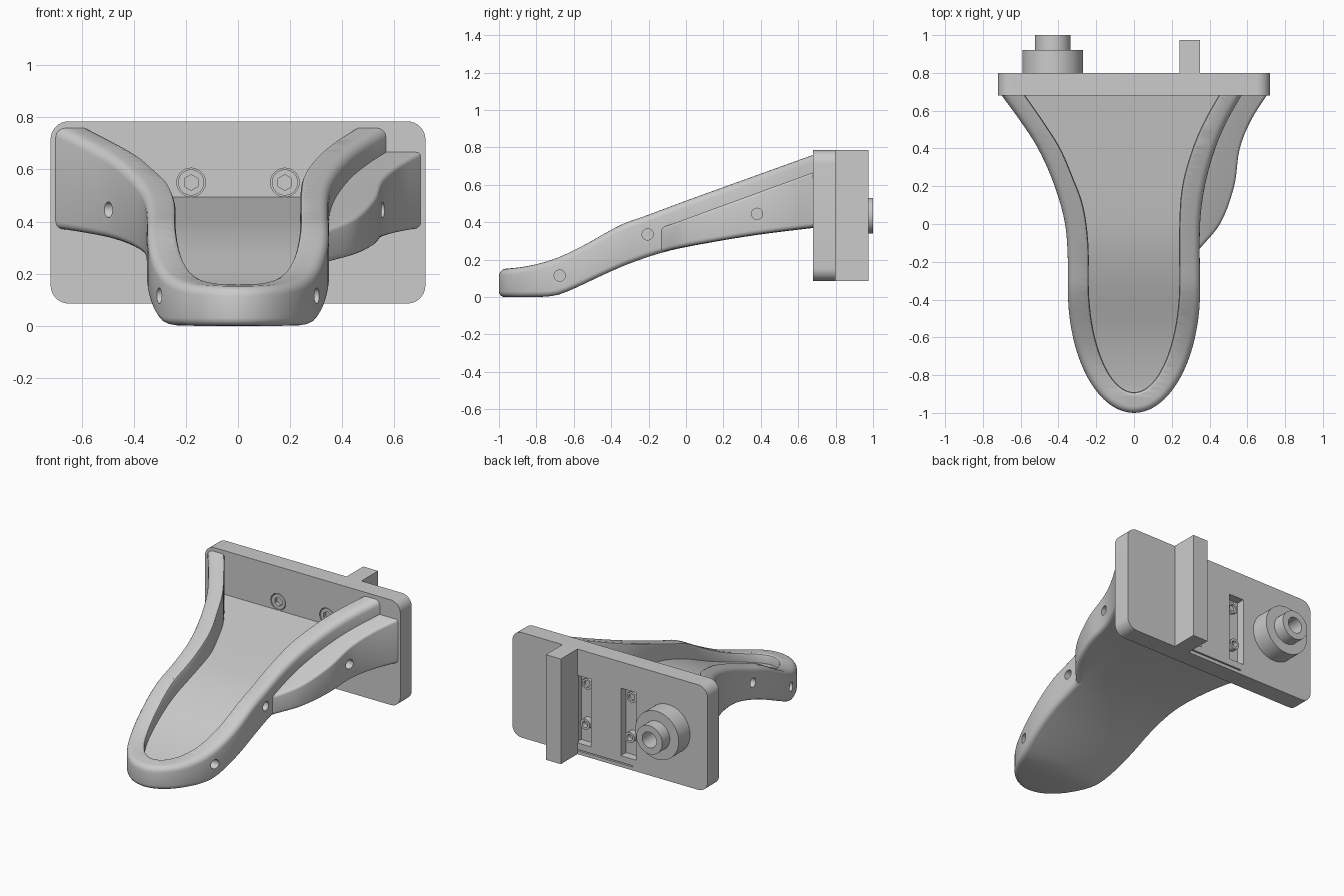
import bpy, bmesh, math
from mathutils import Vector, Matrix

if "Cube" in bpy.data.objects:
    bpy.data.objects.remove(bpy.data.objects["Cube"])


def curve(pts):
    """Smooth function through (input, value) points."""
    def slope(i):
        a, b = pts[max(i - 1, 0)], pts[min(i + 1, len(pts) - 1)]
        return (b[1] - a[1]) / (b[0] - a[0])

    def f(u):
        i = max([k for k in range(len(pts) - 1) if pts[k][0] <= u] or [0])
        (u0, v0), (u1, v1) = pts[i], pts[i + 1]
        h = u1 - u0
        t = (u - u0) / h
        return ((2*t**3 - 3*t*t + 1) * v0 + (t**3 - 2*t*t + t) * h * slope(i)
                + (3*t*t - 2*t**3) * v1 + (t**3 - t*t) * h * slope(i + 1))
    return f


def finish(name, bm):
    bmesh.ops.recalc_face_normals(bm, faces=bm.faces)
    me = bpy.data.meshes.new(name)
    bm.to_mesh(me)
    bm.free()
    ob = bpy.data.objects.new(name, me)
    bpy.context.collection.objects.link(ob)
    return ob


def loft(name, path, rings):
    """Stack inset copies of an open U path; caps are ladders between both arms."""
    n = len(path)
    normals = []
    for i in range(n):
        d = Vector(path[min(i + 1, n - 1)]) - Vector(path[max(i - 1, 0)])
        normals.append(Vector((-d.y, d.x)).normalized())
    normals[0], normals[-1] = Vector((1, 0)), Vector((-1, 0))
    bm = bmesh.new()
    rows = []
    for inset, height in rings:
        row = []
        for p, nrm in zip(path, normals):
            q = Vector(p) + nrm * inset
            row.append(bm.verts.new((q.x, q.y, height(q.y))))
        rows.append(row)
    for a, b in zip(rows, rows[1:]):
        for i in range(n - 1):
            bm.faces.new((a[i], a[i + 1], b[i + 1], b[i]))
    for row in (rows[0], rows[-1]):
        for i in range(n // 2):
            f = list(dict.fromkeys((row[i], row[i + 1], row[n - 2 - i], row[n - 1 - i])))
            if len(f) > 2:
                bm.faces.new(f)
    bm.faces.new([r[0] for r in rows] + [r[-1] for r in reversed(rows)])
    return finish(name, bm)


def u_path(left, right, half, y0, tip, y_end):
    """Two side curves joined by a half ellipse at the front."""
    ys = [y_end + (y0 - y_end) * i / 28 for i in range(28)]
    arc = [math.pi + math.pi * i / 40 for i in range(41)]
    return ([(-left(y), y) for y in ys]
            + [(half * math.cos(a), y0 + (y0 - tip) * math.sin(a)) for a in arc]
            + [(right(y), y) for y in reversed(ys)])


def box(name, x, y, z, round_=0):
    bm = bmesh.new()
    bmesh.ops.create_cube(bm, size=1)
    for v in bm.verts:
        v.co = [(r[0] + r[1]) / 2 + c * (r[1] - r[0]) for r, c in zip((x, y, z), v.co)]
    if round_:
        e = [e for e in bm.edges if abs(e.verts[0].co.y - e.verts[1].co.y) > 0.01]
        bmesh.ops.bevel(bm, geom=e, offset=round_, segments=8, profile=0.5, affect='EDGES')
    return finish(name, bm)


def cyl(name, p, q, r, sides=48):
    p, q = Vector(p), Vector(q)
    bm = bmesh.new()
    m = Matrix.Translation((p + q) / 2) @ (q - p).to_track_quat('Z', 'Y').to_matrix().to_4x4()
    bmesh.ops.create_cone(bm, cap_ends=True, segments=sides, radius1=r, radius2=r,
                          depth=(q - p).length, matrix=m)
    return finish(name, bm)


def boolean(ob, tool, op='DIFFERENCE'):
    bpy.context.view_layer.objects.active = ob
    m = ob.modifiers.new("cut", 'BOOLEAN')
    m.operation, m.solver, m.object = op, 'EXACT', tool
    bpy.ops.object.modifier_apply(modifier=m.name)
    bpy.data.objects.remove(tool)


# Side profiles of the spout
bottom = curve([(-1, 0), (-.85, 0), (-.7, .008), (-.6, .045), (-.45, .115), (-.3, .18),
                (-.1, .245), (.15, .295), (.4, .335), (.75, .378)])
top = curve([(-1, .148), (-.85, .165), (-.7, .205), (-.55, .275), (-.35, .385), (-.2, .44),
             (0, .515), (.8, .803)])
floor = curve([(-1, .09), (-.85, .105), (-.6, .175), (-.3, .3), (-.1, .365), (.1, .405),
               (.7, .497), (.8, .512)])
ledge_top = curve([(-.2, .345), (.8, .71)])

# Plan outlines, as half-widths along y
left_out = curve([(-.35, .35), (-.2, .35), (0, .365), (.2, .42), (.4, .508), (.55, .605), (.7, .715)])
left_in = curve([(-.3, .24), (-.1, .242), (.1, .27), (.25, .325), (.4, .39), (.55, .485),
                 (.7, .59), (.8, .66)])
right_out = curve([(-.35, .35), (0, .35), (.2, .375), (.4, .43), (.55, .495), (.7, .58)])
right_in = curve([(-.3, .24), (0, .24), (.2, .255), (.4, .31), (.55, .375), (.7, .46), (.8, .52)])
ledge_out = curve([(-.14, .34), (0, .455), (.2, .53), (.4, .56), (.55, .62), (.7, .715)])


def rounded(lo, hi, r0, r1, lift=0):
    """Rings of a solid with rounded lower and upper edges."""
    arc = [math.radians(a) for a in (90, 67, 45, 22, 0)]
    low = [(r0 * (1 - math.cos(a)), lambda y, a=a: lo(y) + lift + r0 * (1 - math.sin(a))) for a in reversed(arc)]
    low = [(r0 * (1 - math.cos(a)), lambda y, a=a: lo(y) + lift + r0 * (1 - math.sin(a))) for a in arc]
    high = [(r1 * (1 - math.cos(a)), lambda y, a=a: hi(y) - r1 * (1 - math.sin(a))) for a in reversed(arc)]
    return low + high


# Spout body with its side ledge and scooped channel
spout = loft("spout", u_path(left_out, right_out, .35, -.35, -1, .70),
             rounded(bottom, top, .03, .035))
ys = [.70 - .84 * i / 30 for i in range(31)]
ledge_path = [(right_in(y) + .05, y) for y in ys] + [(ledge_out(y), y) for y in reversed(ys)]
ledge = loft("ledge", ledge_path, rounded(bottom, ledge_top, .025, .015, .002))
boolean(spout, ledge, 'UNION')
r = .015
channel = loft("channel", u_path(left_in, right_in, .24, -.3, -.89, .76),
               [(0, floor), (0, lambda y: top(y) - r), (-r * .3, lambda y: top(y) - r * .3),
                (-r, top), (-r, lambda y: top(y) + .2)])
boolean(spout, channel)

# Blind holes in both flanks
for y, z, xl, xr in ((-.675, .115, .25, .25), (-.205, .335, .29, .29), (.38, .445, .44, .5)):
    for side, x in ((-1, xl), (1, xr)):
        boolean(spout, cyl("hole", (side * x, y, z), (side * .9, y, z), .03, 32))

# Back plate with screw seats, rear slots and a thin slit
plate = box("back_plate", (-.72, .72), (.68, .8), (.085, .785), .07)
for x0, x1 in ((-.19, -.08), (.14, .25)):
    boolean(plate, box("slot", (x0, x1), (.745, .9), (.16, .61)))
boolean(plate, box("slit", (-.17, .25), (.76, .9), (.108, .116)))
for x in (-.18, .18):
    boolean(plate, cyl("seat", (x, .6, .55), (x, .715, .55), .055))
    screw = cyl("screw", (x, .682, .55), (x, .72, .55), .05)
    boolean(screw, cyl("socket", (x, .6, .55), (x, .705, .55), .03, 6))
for x in (-.135, .195):
    nut = cyl("nut", (x, .74, .55), (x, .765, .55), .04, 6)
    boolean(nut, cyl("bore", (x, .75, .55), (x, .9, .55), .022, 24))
    bolt = cyl("rear_bolt", (x, .74, .29), (x, .785, .29), .035, 32)
    boolean(bolt, cyl("bore", (x, .755, .29), (x, .9, .29), .02, 24))

# Rear rib and stepped boss
box("rear_rib", (.24, .35), (.79, .975), (.085, .785))
boss = cyl("boss", (-.43, .79, .435), (-.43, .92, .435), .16, 64)
pin = cyl("boss_pin", (-.43, .91, .435), (-.43, 1, .435), .095, 64)
boolean(boss, pin, 'UNION')
boolean(boss, cyl("bore", (-.43, .88, .435), (-.43, 1.1, .435), .052))

# Smooth shading with crisp edges
for ob in bpy.context.scene.objects:
    ob.select_set(True)
bpy.context.view_layer.objects.active = spout
bpy.ops.object.shade_smooth_by_angle(angle=math.radians(30))
